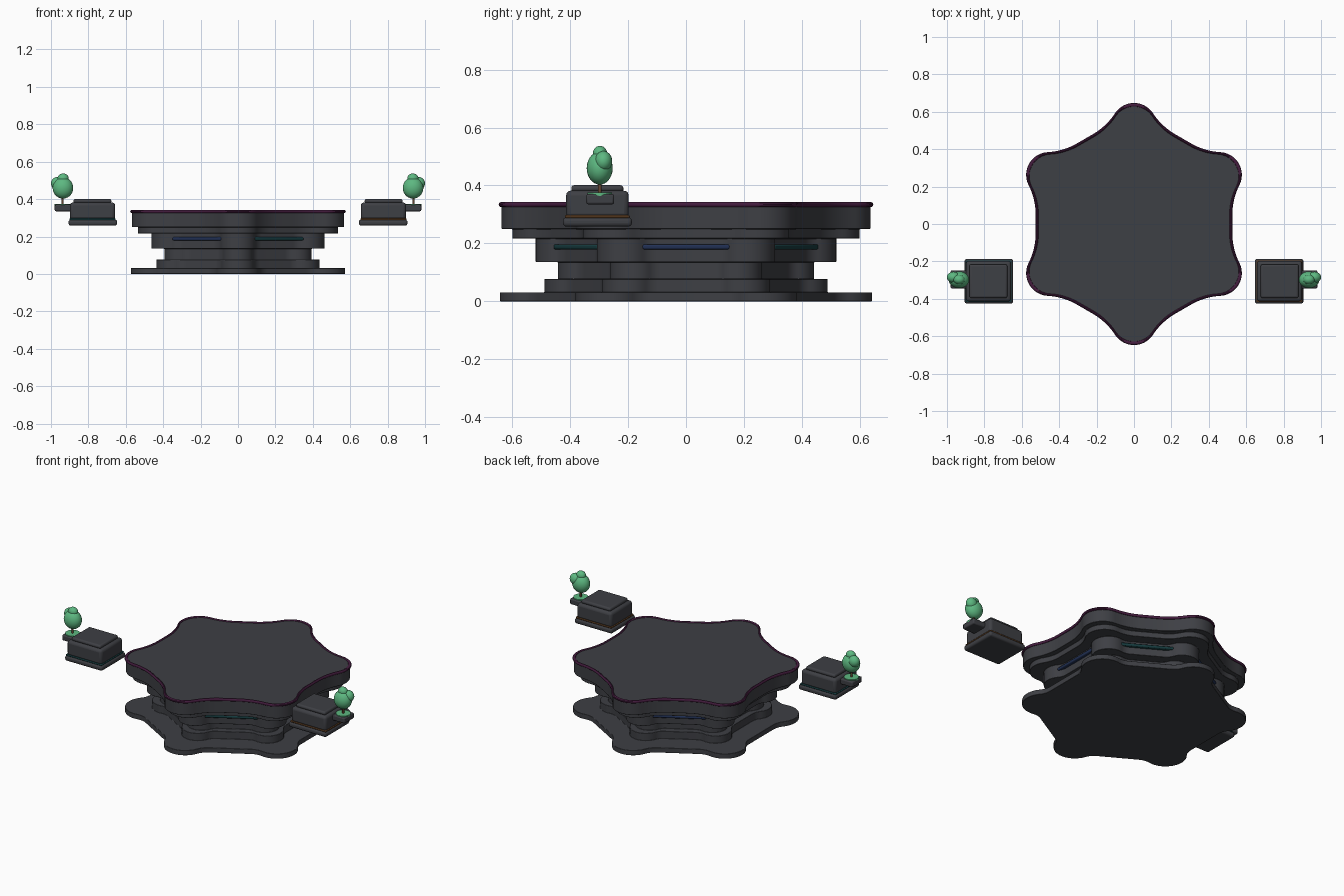
import bpy, bmesh
from math import sin, cos, pi, radians, sqrt, atan2

if "Cube" in bpy.data.objects:
    bpy.data.objects.remove(bpy.data.objects["Cube"])

def material(name, rgb):
    m = bpy.data.materials.new(name)
    m.diffuse_color = (*rgb, 1)
    m.use_nodes = True
    m.node_tree.nodes["Principled BSDF"].inputs["Base Color"].default_value = m.diffuse_color
    return m

DARK = material("charcoal", (0.048, 0.05, 0.058))
PURPLE = material("purple", (0.06, 0.012, 0.05))
BLUE = material("blue", (0.015, 0.03, 0.09))
TEAL = material("teal", (0.008, 0.045, 0.05))
ORANGE = material("orange", (0.08, 0.035, 0.012))
GREEN = material("leaf", (0.11, 0.48, 0.22))
BROWN = material("bark", (0.13, 0.06, 0.03))

def finish(ob, mat, bevel=0.0, segments=2):
    """Material, optional rounded edges and angle-limited smoothing."""
    ob.data.materials.append(mat)
    if bevel:
        b = ob.modifiers.new("bevel", "BEVEL")
        b.width, b.segments, b.limit_method = bevel, segments, "ANGLE"
        b.angle_limit = radians(50)
    bpy.ops.object.select_all(action="DESELECT")
    ob.select_set(True)
    bpy.context.view_layer.objects.active = ob
    bpy.ops.object.shade_smooth_by_angle(angle=radians(35))
    return ob

def mesh_object(name, bm):
    bmesh.ops.recalc_face_normals(bm, faces=bm.faces)
    me = bpy.data.meshes.new(name)
    bm.to_mesh(me)
    bm.free()
    ob = bpy.data.objects.new(name, me)
    bpy.context.collection.objects.link(ob)
    return ob

def lobed_outline(tip, f):
    """Hexagon with a round lobe on each corner; tip = largest radius, f = fillet radius."""
    c, r, apothem = 0.52, 0.12, 0.52              # lobe centre, lobe radius, side distance
    d, u = c * cos(pi / 6), c / 2                 # lobe centre seen from the middle of a side
    w = u - sqrt((r + f) ** 2 - (apothem + f - d) ** 2)   # fillet centre along the side
    join = atan2(w - u, apothem + f - d)          # direction lobe -> fillet centre
    half = []                                     # half side, from its middle to the lobe tip
    for i in range(9):
        t = pi + (join * i / 8)
        half.append((apothem + f + f * cos(t), w + f * sin(t)))
    for i in range(1, 13):
        t = join + (pi / 6 - join) * i / 12
        half.append((d + r * cos(t), u + r * sin(t)))
    side = [(x, -y) for x, y in reversed(half[:-1])] + half
    s = tip / 0.64
    return [(s * (x * cos(a) - y * sin(a)), s * (x * sin(a) + y * cos(a)))
            for a in (k * pi / 3 for k in range(6)) for x, y in side]

def loft(name, sections, mat, closed=False, bevel=0.0):
    """Skin lobed sections (tip, fillet, z); capped, or closed into a ring."""
    bm = bmesh.new()
    rings = [[bm.verts.new((x, y, z)) for x, y in lobed_outline(tip, f)]
             for tip, f, z in sections]
    pairs = list(zip(rings, rings[1:]))
    if closed:
        pairs.append((rings[-1], rings[0]))
    else:
        bm.faces.new(rings[0])
        bm.faces.new(rings[-1])
    n = len(rings[0])
    for p, q in pairs:
        for i in range(n):
            bm.faces.new((p[i], p[(i + 1) % n], q[(i + 1) % n], q[i]))
    return finish(mesh_object(name, bm), mat, bevel)

def box(name, x, y, z, mat, bevel=0.0, segments=2):
    """Box from (min, max) pairs."""
    bpy.ops.mesh.primitive_cube_add(size=1, location=[sum(p) / 2 for p in (x, y, z)])
    ob = bpy.context.object
    ob.name = name
    ob.scale = [p[1] - p[0] for p in (x, y, z)]
    bpy.ops.object.transform_apply(location=False, rotation=False, scale=True)
    return finish(ob, mat, bevel, segments)

def blob(name, loc, size, mat):
    bpy.ops.mesh.primitive_uv_sphere_add(segments=24, ring_count=14, radius=1, location=loc)
    ob = bpy.context.object
    ob.name = name
    ob.scale = size
    return finish(ob, mat)

def cylinder(name, loc, r, h, mat):
    bpy.ops.mesh.primitive_cylinder_add(vertices=24, radius=r, depth=h, location=loc)
    bpy.context.object.name = name
    return finish(bpy.context.object, mat)

# Terraced table body: (tip radius, fillet, bottom, top) of each layer, skinned as one shell
LAYERS = [(0.643, 0.1, 0.0, 0.031), (0.489, 0.1, 0.031, 0.077), (0.442, 0.1, 0.077, 0.135),
          (0.519, 0.1, 0.135, 0.217), (0.6, 0.2, 0.217, 0.25), (0.637, 0.35, 0.25, 0.337)]
loft("table_body", [(t, f, z) for t, f, a, b in LAYERS for z in (a, b)], DARK, bevel=0.002)

# Rounded purple trim along the rim of the top
angles = [2 * pi * j / 10 for j in range(10)]
loft("rim_trim", [(0.637 + 0.01 * cos(a), 0.35, 0.334 + 0.009 * sin(a)) for a in angles],
     PURPLE, closed=True)

# Light strips on the six sides, alternating colour
for i in range(6):
    a = i * pi / 3
    strip = box(f"light_strip_{i + 1}", (-0.014, 0.014), (-0.152, 0.152), (-0.009, 0.009),
                TEAL if i % 2 else BLUE, 0.006)
    strip.location = (0.428 * cos(a), 0.428 * sin(a), 0.188)
    strip.rotation_euler.z = a

# Side seats with a planter ledge and small tree, left and right
Y = -0.306
for side, s, glow in (("left", -1, TEAL), ("right", 1, ORANGE)):
    def xr(a, b):
        return tuple(sorted((s * a, s * b)))

    def yr(h):
        return (Y - h, Y + h)

    box(f"seat_plinth_{side}", xr(0.646, 0.906), yr(0.119), (0.258, 0.29), DARK, 0.012, 3)
    box(f"seat_glow_{side}", xr(0.654, 0.901), yr(0.112), (0.287, 0.298), glow, 0.004)
    box(f"seat_body_{side}", xr(0.657, 0.898), yr(0.108), (0.288, 0.382), DARK, 0.016, 3)
    box(f"seat_cushion_{side}", xr(0.677, 0.88), yr(0.09), (0.378, 0.401), DARK, 0.01, 3)
    box(f"planter_ledge_{side}", xr(0.89, 0.98), (-0.345, -0.248), (0.335, 0.37), DARK, 0.007)
    cylinder(f"planter_grass_{side}", (s * 0.938, -0.298, 0.369), 0.042, 0.012, GREEN)
    cylinder(f"tree_trunk_{side}", (s * 0.938, -0.298, 0.395), 0.006, 0.05, BROWN)
    blob(f"tree_crown_{side}", (s * 0.936, -0.298, 0.46), (0.055, 0.045, 0.057), GREEN)
    blob(f"tree_side_tuft_{side}", (s * 0.965, -0.285, 0.484), (0.035, 0.03, 0.035), GREEN)
    blob(f"tree_top_tuft_{side}", (s * 0.935, -0.297, 0.51), (0.03, 0.025, 0.027), GREEN)
